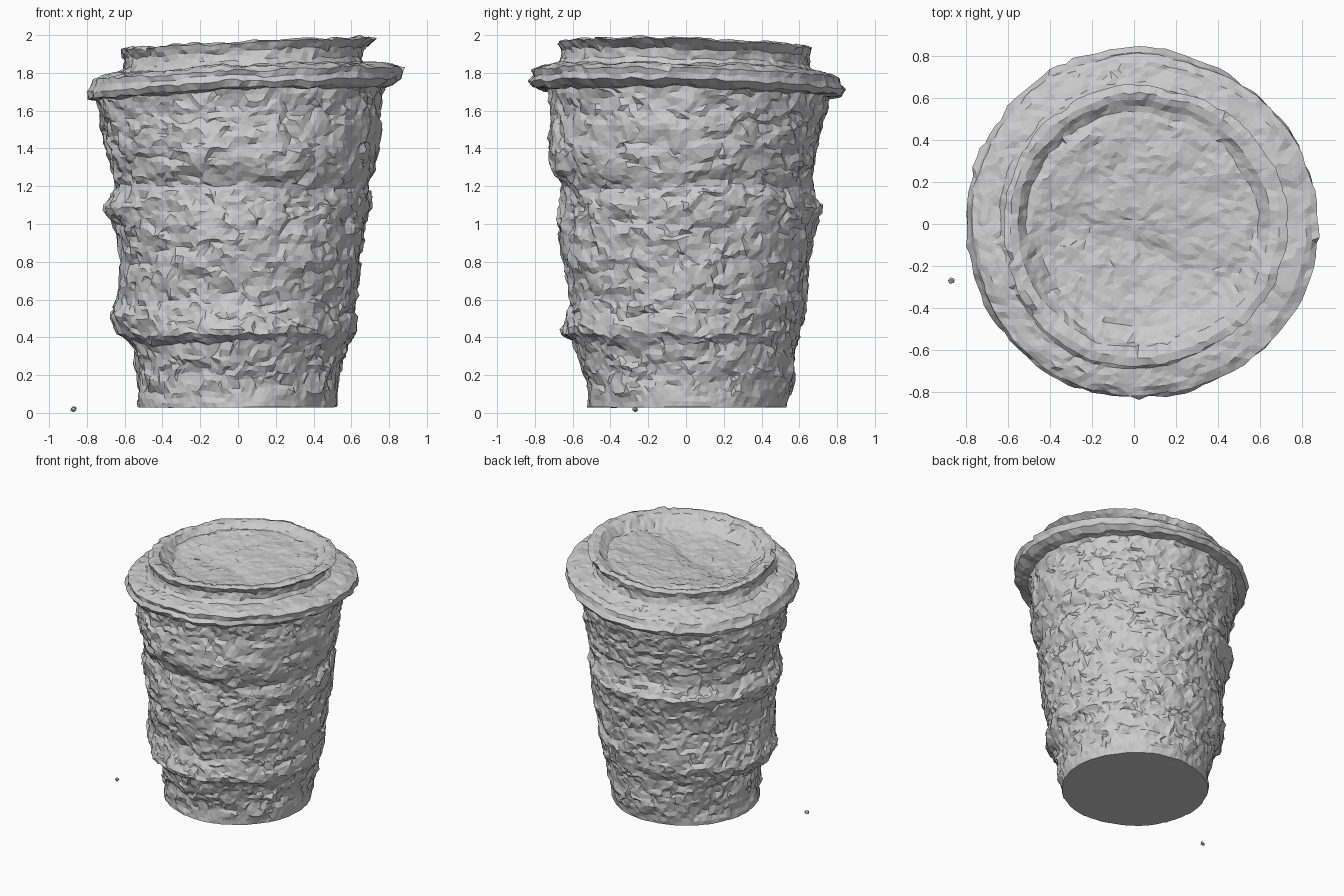
import bpy, bmesh, math
from mathutils import Vector, noise

cube = bpy.data.objects.get("Cube")
if cube:
    bpy.data.objects.remove(cube, do_unlink=True)

grey = bpy.data.materials.new("plain grey")
grey.use_nodes = True
tone = (0.6, 0.6, 0.6, 1)
grey.diffuse_color = tone
grey.node_tree.nodes["Principled BSDF"].inputs["Base Color"].default_value = tone

SEGMENTS = 120
STEP = 0.031


def smooth(a, b, t):
    t = min(max((t - a) / (b - a), 0), 1)
    return t * t * (3 - 2 * t)


def resample(rows):
    """Split the profile into short steps of even length."""
    out = []
    for a, b in zip(rows, rows[1:]):
        a, b = Vector(a), Vector(b)
        n = max(1, round(math.hypot(b[0] - a[0], (b - a).length / 2) / STEP))
        out += [a.lerp(b, i / n) for i in range(n)]
    return out + [Vector(rows[-1])]


def ring_point(row, angle):
    """Point on a ring whose four side radii differ."""
    z, left, right, front, back = row
    c, s = math.cos(angle), math.sin(angle)
    r = c * c * (right if c > 0 else left) + s * s * (back if s > 0 else front)
    return Vector((r * c, r * s, z))


def crumple(p, amount):
    """Flaky surface: broad dents plus small chips."""
    q = Vector((p.x, p.y, p.z * 1.6))
    d = noise.noise_vector(q * 3.5) * 0.45
    d += noise.noise_vector(q * 9 + Vector((5, 2, 1))) * 0.6
    d += noise.noise_vector(q * 28) * 0.45
    return d * amount


def finish(bm, name):
    bmesh.ops.recalc_face_normals(bm, faces=bm.faces)
    mesh = bpy.data.meshes.new(name)
    bm.to_mesh(mesh)
    bm.free()
    mesh.materials.append(grey)
    obj = bpy.data.objects.new(name, mesh)
    bpy.context.collection.objects.link(obj)
    return obj


def lathe(name, rows, place, weld, cap_first=False, cap_last=False):
    bm = bmesh.new()
    rings = []
    for j, row in enumerate(resample(rows)):
        turn = (j % 2) / 2
        rings.append([bm.verts.new(place(ring_point(row, math.tau * (i + turn) / SEGMENTS)))
                      for i in range(SEGMENTS)])
    # Alternate the diagonals so the facets interlock
    for j, (low, high) in enumerate(zip(rings, rings[1:])):
        for i in range(SEGMENTS):
            k = (i + 1) % SEGMENTS
            if j % 2 == 0:
                bm.faces.new((low[i], low[k], high[i]))
                bm.faces.new((low[k], high[k], high[i]))
            else:
                bm.faces.new((low[i], low[k], high[k]))
                bm.faces.new((low[i], high[k], high[i]))
    if cap_first:
        bm.faces.new(rings[0])
    if cap_last:
        bm.faces.new(rings[-1])
    bmesh.ops.remove_doubles(bm, verts=bm.verts, dist=weld)
    bmesh.ops.triangulate(bm, faces=bm.faces)
    return finish(bm, name)


def lean(p):
    """Height change of the tilted lid."""
    return 0.045 * (p.x - 0.04) - 0.025 * p.y


def place_cup(p):
    rough = 0.014 + 0.022 * smooth(0.03, 0.15, p.z)
    d = crumple(p, rough)
    if p.z < 0.04:
        d.z *= 0.3
    # Folds wander up and down around the wall
    wander = 0.03 * noise.noise(Vector((p.x, p.y, p.z)) * 1.6) * smooth(0.45, 0.9, p.z)
    lift = lean(p) * smooth(1.2, 1.65, p.z) + wander * (1 - smooth(1.3, 1.65, p.z))
    return p + d + Vector((0, 0, lift))


def place_lid(p):
    inside = 1 - smooth(0.5, 0.56, math.hypot(p.x - 0.04, p.y))
    d = crumple(p, 0.022)
    # Sunken front half; the back half slopes up gently to the lip
    ridge = -0.06 + 0.1 * math.sin(p.x * 5 + 2.5)
    sink = 0.035 * smooth(ridge + 0.12, ridge - 0.12, p.y) - 0.02 * smooth(0, 0.4, p.y)
    return p + d + Vector((0, 0, lean(p) - inside * sink))


# Height, then radius at the left, right, front and back of the picture plane
cup_rows = [
    (0.03, .53, .52, .52, .53), (0.2, .53, .54, .53, .57),
    (0.36, .55, .58, .59, .58), (0.42, .63, .62, .65, .60),
    (0.5, .67, .62, .63, .62), (0.6, .64, .63, .61, .64),
    (0.8, .62, .65, .66, .65), (1.0, .65, .68, .68, .68),
    (1.1, .71, .70, .66, .72), (1.2, .65, .69, .65, .67),
    (1.3, .68, .72, .71, .67), (1.4, .70, .74, .73, .69),
    (1.5, .72, .75, .72, .71), (1.6, .73, .75, .71, .74),
    (1.72, .75, .77, .73, .75)]
lathe("cup_body", cup_rows, place_cup, 0.014, cap_first=True)

lid_rows = [
    (1.69, .74, .76, .72, .74), (1.7, .79, .82, .81, .82),
    (1.73, .80, .87, .83, .84), (1.76, .78, .87, .81, .82),
    (1.79, .77, .88, .82, .81), (1.81, .73, .82, .78, .77),
    (1.825, .64, .67, .69, .68), (1.85, .61, .65, .67, .66),
    (1.9, .60, .66, .66, .65), (1.945, .62, .73, .68, .66),
    (1.955, .59, .69, .64, .62), (1.945, .55, .64, .59, .59),
    (1.905, .51, .59, .56, .53), (1.885, .3, .35, .3, .3),
    (1.885, .02, .02, .02, .02)]
lathe("lid", lid_rows, place_lid, 0.021, cap_last=True)

# Loose crumb beside the cup
bm = bmesh.new()
bmesh.ops.create_icosphere(bm, subdivisions=1, radius=0.016)
for v in bm.verts:
    v.co += noise.noise_vector(v.co * 60) * 0.006
crumb = finish(bm, "crumb")
crumb.location = (-0.87, -0.27, 0.02)
